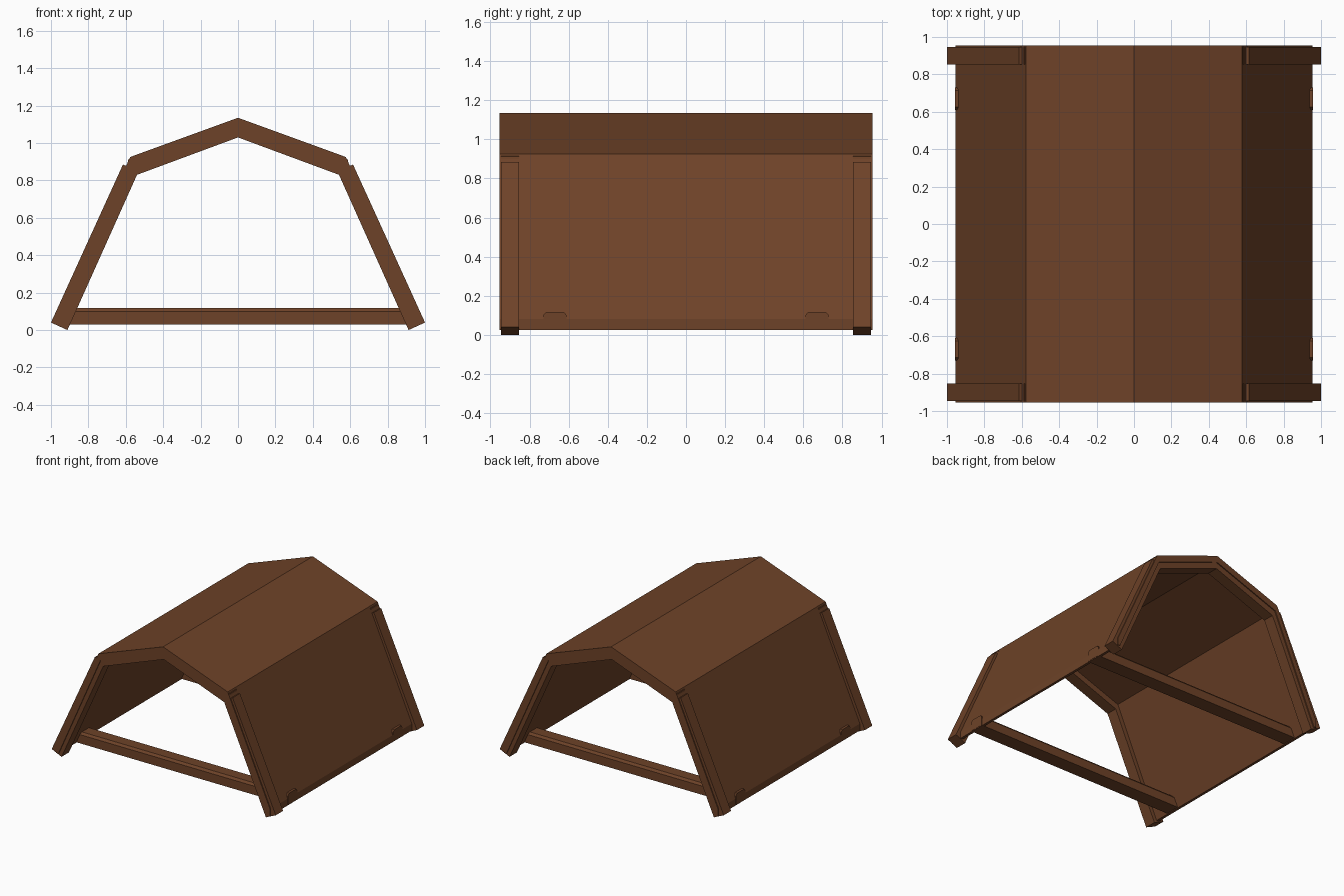
import bpy

cube = bpy.data.objects.get("Cube")
if cube:
    bpy.data.objects.remove(cube, do_unlink=True)

wood = bpy.data.materials.new("brown_wood")
wood.use_nodes = True
WOOD = (0.155, 0.055, 0.021, 1)
wood.diffuse_color = WOOD
wood.node_tree.nodes["Principled BSDF"].inputs["Base Color"].default_value = WOOD


def extrude(name, outline, start, end, axis="y"):
    """Prism from a 2D outline: (x, z) along y, or (y, z) along x."""
    n = len(outline)
    verts = []
    for d in (start, end):
        verts += [(a, d, b) if axis == "y" else (d, a, b) for a, b in outline]
    faces = [tuple(range(n)), tuple(range(2 * n - 1, n - 1, -1))]
    faces += [(i, i + n, (i + 1) % n + n, (i + 1) % n) for i in range(n)]
    mesh = bpy.data.meshes.new(name)
    mesh.from_pydata(verts, [], faces)
    mesh.materials.append(wood)
    obj = bpy.data.objects.new(name, mesh)
    bpy.context.collection.objects.link(obj)
    # consistent outward normals
    import bmesh
    bm = bmesh.new()
    bm.from_mesh(mesh)
    bmesh.ops.recalc_face_normals(bm, faces=bm.faces)
    bm.to_mesh(mesh)
    bm.free()
    return obj


# Cross-sections of the right half, as (x, z)
roof = [(0, 1.135), (0.577, 0.925), (0.56, 0.875), (0, 1.08)]
wall = [(0.577, 0.925), (0.955, 0.08), (0.955, 0.025), (0.934, 0.025), (0.56, 0.875)]
rafter = [(0, 1.10), (0.587, 0.912), (0.592, 0.875), (0.54, 0.83), (0, 1.03)]
leg = [(1.0, 0.04), (0.912, 0.0), (0.54, 0.83), (0.555, 0.86), (0.615, 0.885)]

for side, sx in (("left", 1), ("right", -1)):
    def half(points):
        return [(x * sx, z) for x, z in points]

    # Boarded shell
    extrude(side + "_roof_panel", half(roof), -0.955, 0.955)
    extrude(side + "_wall_panel", half(wall), -0.955, 0.955)
    # End frames
    for end, sy in (("front", -1), ("back", 1)):
        extrude(f"{end}_{side}_rafter", half(rafter), sy * 0.853, sy * 0.947)
        extrude(f"{end}_{side}_leg", half(leg), sy * 0.853, sy * 0.947)

# Chamfered tie beams whose ends just break through the wall panels
for end, sy in (("front", -1), ("back", 1)):
    section = [(-0.06, 0.03), (0.06, 0.03), (0.06, 0.10),
               (0.045, 0.118), (-0.045, 0.118), (-0.06, 0.10)]
    beam = [(sy * 0.67 + y, z) for y, z in section]
    extrude(end + "_tie_beam", beam, -0.957, 0.957, axis="x")
